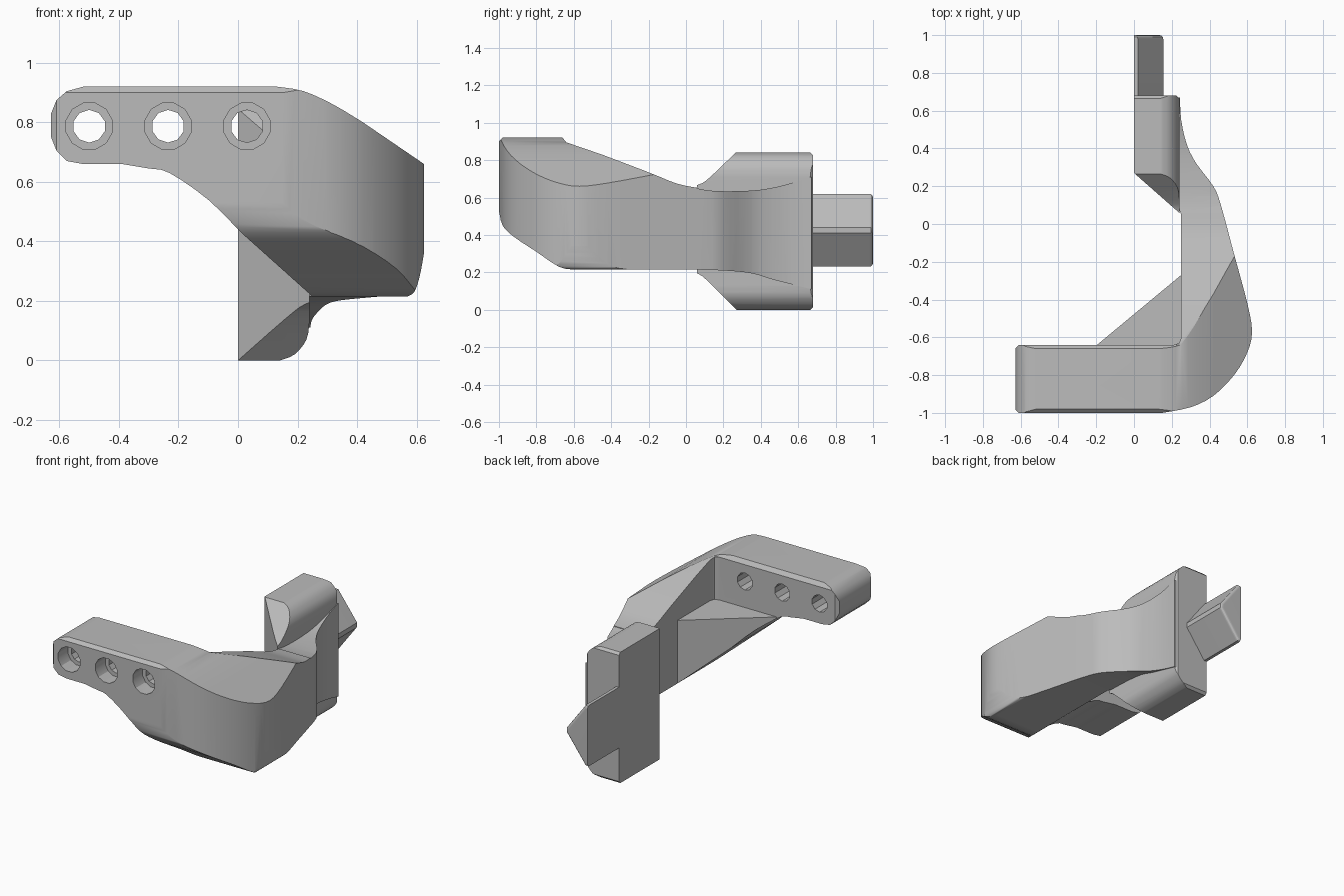
import bpy, bmesh, math
from mathutils import Vector

if "Cube" in bpy.data.objects:
    bpy.data.objects.remove(bpy.data.objects["Cube"], do_unlink=True)

grey = bpy.data.materials.new("plain_grey")
grey.use_nodes = True
colour = (0.5, 0.5, 0.5, 1)
grey.diffuse_color = colour
grey.node_tree.nodes["Principled BSDF"].inputs["Base Color"].default_value = colour


def curve(points, steps=3):
    """Smooth curve through the given profile points."""
    pts = [Vector(p) for p in points]
    pts = [pts[0]] + pts + [pts[-1]]
    out = []
    for a, b, c, d in zip(pts, pts[1:], pts[2:], pts[3:]):
        for i in range(steps):
            t = i / steps
            p = b + (c - a) * t / 2 + (a - b * 2.5 + c * 2 - d / 2) * t**2
            p += ((b - c) * 1.5 + (d - a) / 2) * t**3
            out.append(tuple(p))
    return out + [tuple(pts[-1])]


def prism(name, axis, points, low, high):
    """Extrude a flat outline along one axis."""
    place = {"x": lambda u, v, w: (w, u, v),
             "y": lambda u, v, w: (u, w, v),
             "z": lambda u, v, w: (u, v, w)}[axis]
    bm = bmesh.new()
    ends = [[bm.verts.new(place(u, v, w)) for u, v in points] for w in (low, high)]
    for ring in ends:
        bm.faces.new(ring)
    n = len(points)
    for i in range(n):
        j = (i + 1) % n
        bm.faces.new((ends[0][i], ends[0][j], ends[1][j], ends[1][i]))
    bmesh.ops.recalc_face_normals(bm, faces=bm.faces)
    mesh = bpy.data.meshes.new(name)
    bm.to_mesh(mesh)
    bm.free()
    mesh.materials.append(grey)
    obj = bpy.data.objects.new(name, mesh)
    bpy.context.collection.objects.link(obj)
    return obj


def combine(obj, other, operation):
    """Apply a boolean and remove the helper."""
    mod = obj.modifiers.new("combine", "BOOLEAN")
    mod.operation, mod.solver, mod.object = operation, "EXACT", other
    bpy.context.view_layer.update()
    deps = bpy.context.evaluated_depsgraph_get()
    mesh = bpy.data.meshes.new_from_object(obj.evaluated_get(deps))
    obj.modifiers.clear()
    obj.data = mesh
    bpy.data.objects.remove(other, do_unlink=True)


# Plan of the arm: outer sweep, then back along the inner wall
outer = curve([(0.15, -1), (0.3, -0.97), (0.42, -0.91), (0.53, -0.8), (0.6, -0.68),
               (0.625, -0.57), (0.6, -0.42), (0.53, -0.16), (0.46, 0.1), (0.42, 0.2),
               (0.33, 0.32), (0.28, 0.42), (0.25, 0.55), (0.243, 0.675)])
plan = [(-0.63, -0.98), (-0.61, -1)] + outer + [
    (0.15, 0.675), (0.15, 0.3), (0.25, 0.05), (0.25, -0.6), (0.24, -0.63),
    (0.21, -0.64), (-0.61, -0.64), (-0.63, -0.66)]

# Bar and arm, with the corner gusset
body = prism("bracket_body", "z", plan, -0.1, 1.1)
gusset = prism("gusset", "z", [(-0.22, -0.66), (0.3, -0.66), (0.3, -0.27), (0.25, -0.27)], 0.05, 0.62)
combine(body, gusset, "UNION")

# Front outline: rounded bar end, sloping top and diagonal underside
top_edge = curve([(0.13, 0.92), (0.22, 0.905), (0.32, 0.86), (0.42, 0.8)])
under = curve([(0.01, 0.43), (-0.1, 0.54), (-0.23, 0.63), (-0.3, 0.645), (-0.39, 0.66)])
bar_end = [(-0.52, 0.66), (-0.575, 0.67), (-0.61, 0.705), (-0.628, 0.75),
           (-0.628, 0.83), (-0.61, 0.875), (-0.575, 0.905), (-0.52, 0.92)]
front = top_edge + [(0.64, 0.65), (0.63, 0.38)] + curve(
    [(0.625, 0.36), (0.61, 0.28), (0.592, 0.23), (0.57, 0.215)]) + [(0.25, 0.215)] + under + bar_end
combine(body, prism("front_outline", "y", front, -1.2, 1.2), "INTERSECT")

# Side outline: ramped ridge and rounded lower front
side = [(-1, 0.9), (-0.98, 0.92), (-0.66, 0.92), (-0.64, 0.895)]
side += curve([(-0.45, 0.83), (-0.2, 0.735), (-0.05, 0.675), (0.06, 0.652)])
side += [(0.06, 0.215)] + curve([(-0.6, 0.215), (-0.68, 0.23), (-0.8, 0.31),
                                 (-0.92, 0.39), (-0.98, 0.45), (-1, 0.53)])
combine(body, prism("side_outline", "x", side, -1, 1), "INTERSECT")

# Rear of the arm blending into the block
neck = prism("neck", "z", plan, -0.1, 1.1)
neck_side = curve([(0.03, 0.655), (0.15, 0.635), (0.35, 0.637), (0.5, 0.66), (0.67, 0.71)])
neck_side += curve([(0.67, 0.11), (0.47, 0.16), (0.35, 0.195), (0.2, 0.21), (0.03, 0.215)])
combine(neck, prism("neck_outline", "x", neck_side, -1, 1), "INTERSECT")

# Rear block: rounded section trimmed by flared plan and side outlines
low_corner = curve([(0.14, 0), (0.19, 0.02), (0.23, 0.07), (0.24, 0.13)])
section = [(-0.1, 0)] + low_corner + [(x, 0.84 - z) for x, z in reversed(low_corner)] + [(-0.1, 0.84)]
block = prism("rear_block", "y", section, -0.1, 0.8)
block_plan = [(0, 0.27), (0.25, 0.05), (0.3, 0.05), (0.3, 0.6), (0.225, 0.68), (0, 0.68)]
combine(block, prism("block_plan", "z", block_plan, -0.2, 1.1), "INTERSECT")
block_side = curve([(0, 0.655), (0.07, 0.67), (0.13, 0.71), (0.275, 0.85)]) + [
    (0.655, 0.85), (0.68, 0.825), (0.68, 0.015), (0.655, -0.01)]
block_side += curve([(0.28, -0.01), (0.13, 0.14), (0.07, 0.19), (0, 0.215)])
combine(block, prism("block_side", "x", block_side, -1, 1), "INTERSECT")

combine(body, neck, "UNION")
combine(body, block, "UNION")

# Stepped bolt holes through the bar
for x in (-0.5, -0.235, 0.03):
    for sides, radius, depth in ((10, 0.055, -0.5), (12, 0.08, -0.9)):
        ring = [(x + radius * math.cos((i + 0.5) * math.tau / sides),
                 0.787 + radius * math.sin((i + 0.5) * math.tau / sides)) for i in range(sides)]
        combine(body, prism("hole_cutter", "y", ring, -1.2, depth), "DIFFERENCE")

# Pointed tab with softened end edges
tab = prism("rear_tab", "y", [(0, 0.23), (0.02, 0.23), (0.155, 0.41), (0.155, 0.44),
                              (0.02, 0.62), (0, 0.62)], 0.6, 1)
bm = bmesh.new()
bm.from_mesh(tab.data)
end = [e for e in bm.edges if all(v.co.y > 0.99 for v in e.verts)
       and any(v.co.x > 0.01 for v in e.verts)]
bmesh.ops.bevel(bm, geom=end, offset=0.02, segments=3, profile=0.5, affect="EDGES")
bm.to_mesh(tab.data)
bm.free()

# Smooth shading with crisp edges
for obj in (body, tab):
    bpy.ops.object.select_all(action="DESELECT")
    obj.select_set(True)
    bpy.context.view_layer.objects.active = obj
    bpy.ops.object.shade_smooth_by_angle(angle=math.radians(30))
    weighted = obj.modifiers.new("even_shading", "WEIGHTED_NORMAL")
    weighted.keep_sharp = True
